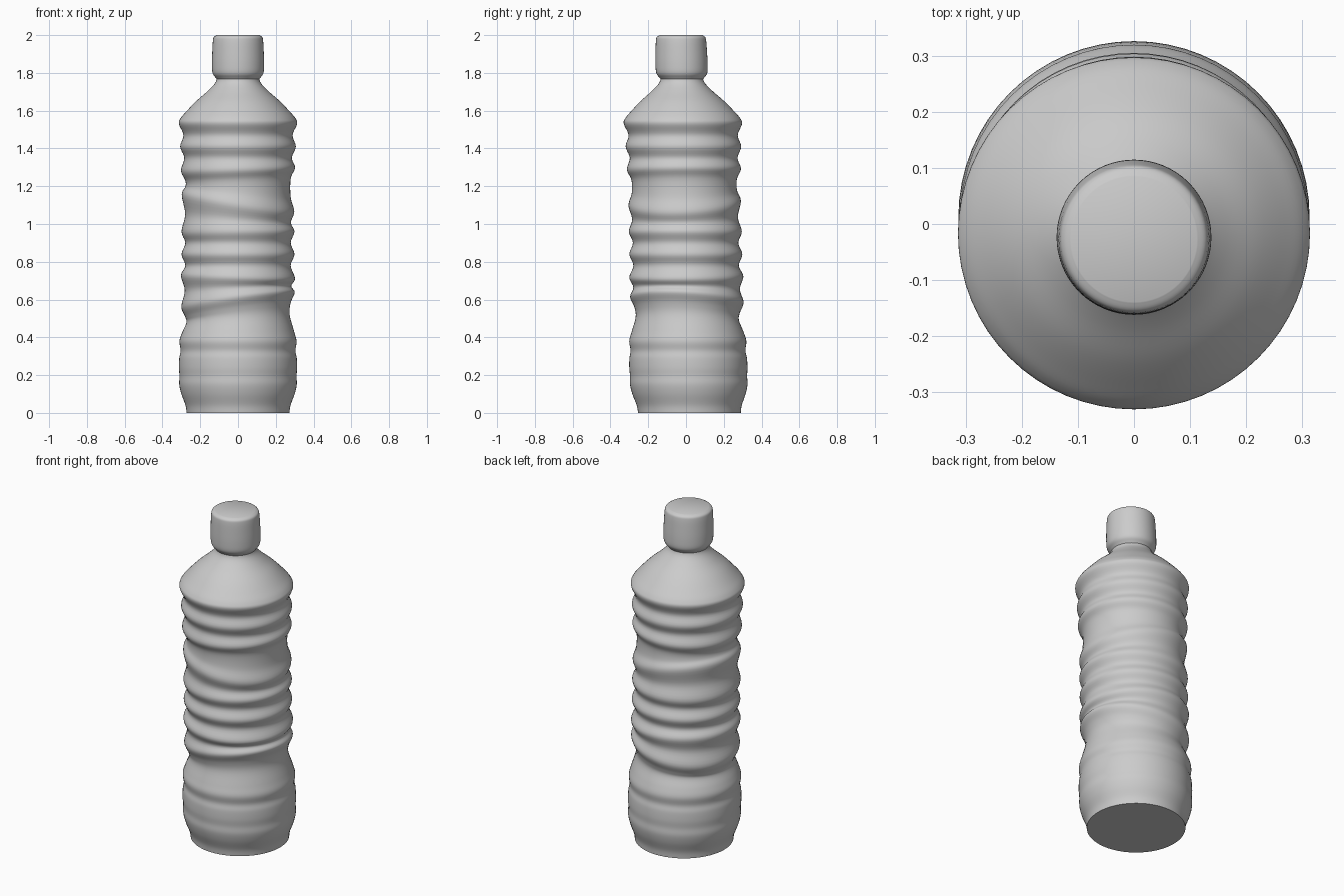
import bpy, bmesh, math
from mathutils import Vector

if "Cube" in bpy.data.objects:
    bpy.data.objects.remove(bpy.data.objects["Cube"])

SEGMENTS = 64
STEPS = 5

plastic = bpy.data.materials.new("grey_plastic")
plastic.diffuse_color = (0.6, 0.6, 0.6, 1)
plastic.use_nodes = True
plastic.node_tree.nodes["Principled BSDF"].inputs["Base Color"].default_value = plastic.diffuse_color


def smooth_profile(points):
    """Catmull-Rom curve through (height, radius, wave_x, wave_y) points."""
    pts = [Vector(p) for p in points]
    out = []
    for i in range(len(pts) - 1):
        a, b, c = pts[max(i - 1, 0)], pts[i], pts[i + 1]
        d = pts[min(i + 2, len(pts) - 1)]
        for s in range(STEPS):
            t = s / STEPS
            out.append(0.5 * (2 * b + (c - a) * t + (2 * a - 5 * b + 4 * c - d) * t * t
                              + (3 * b - a - 3 * c + d) * t ** 3))
    out.append(pts[-1])
    return out


def lathe(name, points):
    """Closed turned shape with tilted rings and a slight forward lean."""
    bm = bmesh.new()
    rings = []
    for z, r, wx, wy in smooth_profile(points):
        ring = []
        for k in range(SEGMENTS):
            a = 2 * math.pi * k / SEGMENTS
            h = z + wx * math.cos(a) + wy * math.sin(a)
            ring.append(bm.verts.new((r * math.cos(a),
                                      r * math.sin(a) + 0.018 - 0.0225 * h, h)))
        rings.append(ring)
    for low, high in zip(rings, rings[1:]):
        for k in range(SEGMENTS):
            n = (k + 1) % SEGMENTS
            bm.faces.new((low[k], low[n], high[n], high[k]))
    bm.faces.new(rings[0][::-1])
    bm.faces.new(rings[-1])
    mesh = bpy.data.meshes.new(name)
    bm.to_mesh(mesh)
    bm.free()
    obj = bpy.data.objects.new(name, mesh)
    bpy.context.collection.objects.link(obj)
    mesh.materials.append(plastic)
    bpy.ops.object.select_all(action='DESELECT')
    obj.select_set(True)
    bpy.context.view_layer.objects.active = obj
    bpy.ops.object.shade_smooth_by_angle(angle=math.radians(50))
    return obj


# Ribbed body: base, lower bulge, slanted and level ribs, shoulder, neck
lathe("bottle_body", [
    (0.00, 0.272, 0, 0), (0.04, 0.278, 0, 0), (0.10, 0.300, 0, 0),
    (0.15, 0.311, 0, 0), (0.195, 0.310, 0, 0), (0.24, 0.313, 0, 0),
    (0.29, 0.311, 0, 0), (0.33, 0.304, 0, 0), (0.38, 0.310, 0, 0),
    (0.43, 0.296, 0.005, 0), (0.50, 0.273, 0.022, -0.008),
    (0.545, 0.279, 0.038, -0.015), (0.60, 0.300, 0.038, -0.015),
    (0.66, 0.282, 0.012, -0.005), (0.72, 0.302, -0.008, 0.003),
    (0.78, 0.279, 0, 0), (0.84, 0.299, 0, 0), (0.90, 0.279, 0, 0),
    (0.96, 0.299, 0, 0), (1.03, 0.280, -0.022, 0.006),
    (1.11, 0.298, -0.045, 0.012), (1.17, 0.279, -0.028, 0.006),
    (1.235, 0.279, 0.005, 0.002), (1.29, 0.302, 0.008, 0.002),
    (1.35, 0.285, 0, 0), (1.41, 0.306, 0, 0), (1.47, 0.289, 0, 0),
    (1.53, 0.313, 0, 0), (1.56, 0.304, 0, 0), (1.60, 0.270, 0, 0),
    (1.65, 0.222, 0, 0), (1.70, 0.165, 0, 0), (1.74, 0.126, 0, 0),
    (1.77, 0.112, 0, 0), (1.81, 0.112, 0, 0)])

# Screw cap with a rounded top edge
lathe("bottle_cap", [
    (1.762, 0.108, 0, 0), (1.775, 0.119, 0, 0), (1.80, 0.135, 0, 0),
    (1.85, 0.138, 0, 0), (1.92, 0.136, 0, 0), (1.97, 0.133, 0, 0),
    (1.99, 0.128, 0, 0), (2.0, 0.112, 0, 0)])
